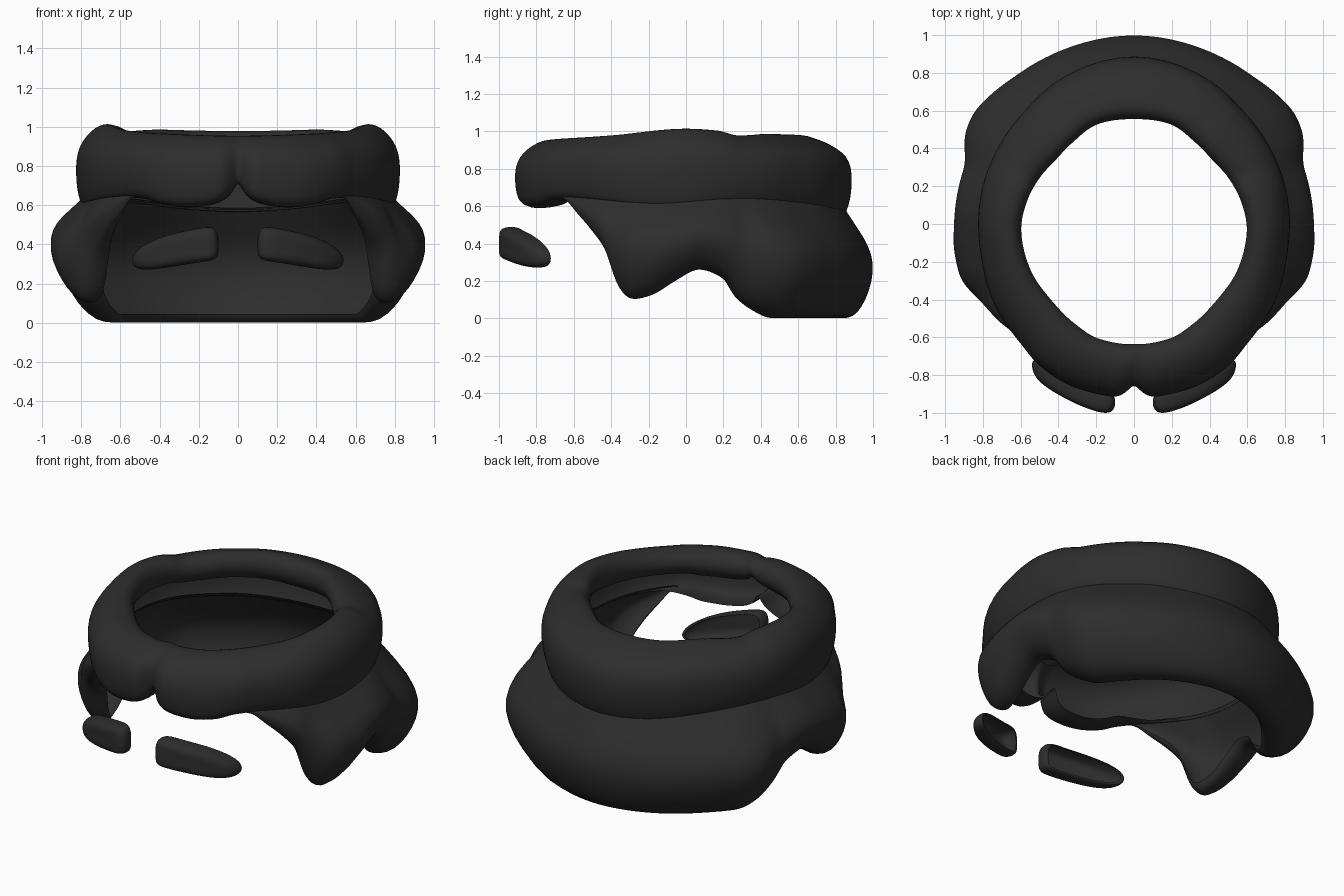
import bpy, math

if "Cube" in bpy.data.objects:
    bpy.data.objects.remove(bpy.data.objects["Cube"])

mat = bpy.data.materials.new("charcoal")
mat.diffuse_color = (0.026, 0.026, 0.026, 1)
mat.use_nodes = True
mat.node_tree.nodes["Principled BSDF"].inputs["Base Color"].default_value = mat.diffuse_color


def curve(pts):
    """Smooth interpolation through (angle, value) pairs."""
    n = len(pts)

    def slope(i):
        if i == 0 or i == n - 1:
            return 0.0
        a = (pts[i][1] - pts[i-1][1]) / (pts[i][0] - pts[i-1][0])
        b = (pts[i+1][1] - pts[i][1]) / (pts[i+1][0] - pts[i][0])
        return 0.0 if a * b <= 0 else 2 * a * b / (a + b)

    def f(x):
        if x <= pts[0][0]:
            return pts[0][1]
        for i in range(n - 1):
            (x0, y0), (x1, y1) = pts[i], pts[i+1]
            if x <= x1:
                h = x1 - x0
                t = (x - x0) / h
                return ((1+2*t)*(1-t)**2*y0 + t*(1-t)**2*h*slope(i)
                        + t*t*(3-2*t)*y1 + t*t*(t-1)*h*slope(i+1))
        return pts[-1][1]
    return f


def make(name, verts, faces, levels):
    me = bpy.data.meshes.new(name)
    me.from_pydata(verts, [], faces)
    me.materials.append(mat)
    me.polygons.foreach_set("use_smooth", [True] * len(me.polygons))
    ob = bpy.data.objects.new(name, me)
    bpy.context.collection.objects.link(ob)
    m = ob.modifiers.new("smooth", "SUBSURF")
    m.levels = m.render_levels = levels
    return ob


def sweep(name, angles, profile, closed):
    """Sweep an angle-dependent (radius, z) profile around the head; 0 deg is the front."""
    verts, faces = [], []
    for a in angles:
        s, c = math.sin(math.radians(a)), -math.cos(math.radians(a))
        pr = profile(min(a, 360 - a))
        k = len(pr)
        verts += [(r * s, r * c, z) for r, z in pr]
    n = len(angles)
    for i in range(n if closed else n - 1):
        j = (i + 1) % n
        faces += [(i*k+q, i*k+q+1, j*k+q+1, j*k+q) for q in range(k - 1)]
    return make(name, verts, faces, 1)


# Upper hair roll with a parted fringe
hole = curve([(0, .633), (18, .63), (30, .61), (50, .59), (65, .595), (85, .595), (102, .575),
              (117, .55), (131, .53), (143, .535), (160, .557), (180, .55)])
outer = curve([(0, .845), (2, .88), (6, .92), (19, .92), (34, .9), (44, .87), (62, .85), (83, .825),
               (97, .825), (111, .825), (133, .83), (153, .86), (180, .885)])
low = curve([(0, .73), (2, .665), (5, .625), (10, .6), (18, .588), (27, .6), (34, .63), (45, .64),
             (80, .61), (110, .635), (140, .61), (165, .575), (180, .565)])
high = curve([(0, .955), (30, .965), (55, .98), (90, 1.015), (105, 1.005), (115, .98),
              (140, 1.0), (180, .995)])
roll = curve([(0, .35), (30, .4), (48, .8), (70, .86), (180, .88)])
slump = curve([(110, 0), (150, .075), (180, .075)])


def ring_profile(a):
    h, o, lo, hi, e, d = hole(a), outer(a), low(a), high(a), roll(a), slump(a)
    pts = [(.14, .58), (.03, .68), (0, .8), (.07, .93), (.22, 1 - d * .3), (.4, 1 - d),
           (.58, .955 - d), (.76, .86 - d * .8), (.92, .73 - d * .3), (1, .56), (1.01, .36),
           (.98, .15), (.92, .02), ((.92 + e) / 2, -.01), (e, .03)]
    return [(h + (o - h) * u, lo + (hi - lo) * v) for u, v in pts]


sweep("upper_hair_roll", [2 * i for i in range(180)], ring_profile, True)

# Lower hair: bulging back and sideburns, open at the face
wide = curve([(38, .86), (48, .87), (62, .905), (74, .965), (81, .965), (90, .955), (108, .95),
              (119, 1.02), (125, 1.035), (132, 1.025), (143, 1.005), (162, .998), (180, 1.0)])
hem = curve([(38, .645), (47, .545), (54, .45), (60, .34), (64, .17), (69, .1), (76, .12),
             (86, .2), (95, .26), (105, .21), (110, .11), (118, .035), (125, .0), (180, 0)])
tuck = curve([(38, .035), (52, .04), (65, .035), (180, .035)])
lip = curve([(40, .6), (65, .55), (180, .6)])


def skirt_profile(a):
    top, zb, w = low(a) + .02, hem(a), lip(a)
    rt = outer(a) - tuck(a)
    d = wide(a) - rt
    s = max(0, min(1, (top - zb) / .3))
    d *= min(1, .35 + s)
    pts = [(0, 0), (.12, .3), (.27, .7), (.42, .97), (.58, 1.02), (.75, .87), (.9, .6), (.99, .3)]
    res = [(rt + d * f, top + (zb - top) * t) for t, f in pts]
    # rolled-in hem
    res += [(rt - s * w * u, zb + s * v) for u, v in ((.03, -.002), (.09, .015), (.11, .045))]
    return res


sweep("lower_hair", [38 + 2 * i for i in range(143)], skirt_profile, False)

# Eyebrows: hollow rounded caps
outline = [(.10, .35), (.10, .47), (.14, .495), (.24, .475), (.36, .45), (.46, .41), (.53, .36),
           (.545, .305), (.51, .27), (.42, .273), (.30, .293), (.20, .31), (.115, .32)]
cx, cz = .31, .38
for name, side in (("right_eyebrow", 1), ("left_eyebrow", -1)):
    verts, faces = [], []
    k = len(outline)
    for scale, depth in ((.9, .0), (.99, 0), (1.02, .035), (.98, .075), (.83, .1), (.45, .108)):
        for x, z in outline:
            px, pz = cx + (x - cx) * scale, cz + (z - cz) * scale
            base = -.91 + .19 * (max(0, px - .1) / .43) ** 1.5
            verts.append((side * px, base - depth, pz))
    for r in range(5):
        for i in range(k):
            j = (i + 1) % k
            f = (r*k+i, r*k+j, (r+1)*k+j, (r+1)*k+i)
            faces.append(f if side > 0 else f[::-1])
    cap = tuple(range(5 * k, 6 * k))
    faces.append(cap if side > 0 else cap[::-1])
    make(name, verts, faces, 2)
